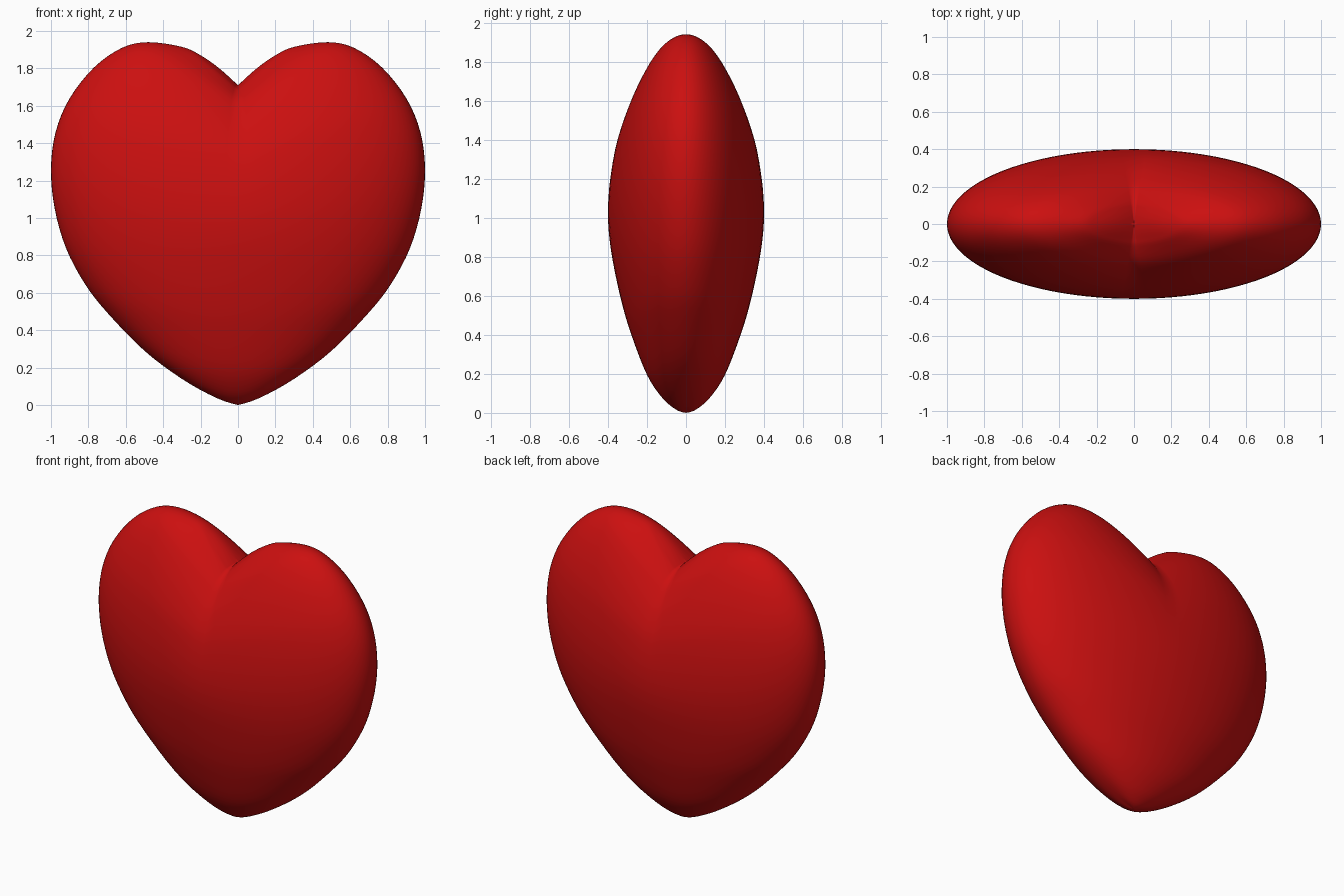
import bpy, bmesh, math

if "Cube" in bpy.data.objects:
    bpy.data.objects.remove(bpy.data.objects["Cube"])

# Stacked rings: half width, height at the side edge, height on the centre line
PROFILE = [(0, 0, 0), (.12, .04, .015), (.3, .14, .075), (.5, .29, .195), (.7, .495, .4),
           (.82, .65, .56), (.92, .84, .74), (.98, 1.05, .89), (1, 1.26, 1.03),
           (.975, 1.46, 1.18), (.9, 1.64, 1.33), (.77, 1.805, 1.46), (.62, 1.91, 1.56),
           (.48, 1.94, 1.63), (.3, 1.915, 1.68), (.2, 1.87, 1.695), (.1, 1.80, 1.705), (0, 1.71, 1.71)]
SIDES, STEPS, DEPTH = 96, 4, 0.4


def spline(a, b, c, d, t):
    return 0.5 * (2*b + (c-a)*t + (2*a - 5*b + 4*c - d)*t*t + (3*b - a - 3*c + d)*t**3)


def smooth_rings(points):
    out = []
    n = len(points)
    for i in range(n - 1):
        quad = [points[max(0, min(n - 1, i + k))] for k in (-1, 0, 1, 2)]
        for s in range(STEPS):
            out.append([spline(*vals, s / STEPS) for vals in zip(*quad)])
    return out + [points[-1]]


# Heart body: elliptical rings raised towards both sides
rings = smooth_rings(PROFILE)
bm = bmesh.new()
bottom = bm.verts.new((0, 0, 0))
loops = []
for w, edge, mid in rings[1:-1]:
    # soft lift near the tip, sharp crease near the notch
    power = 2 - min(1, max(0, (mid - 0.5) / 0.8))
    loop = []
    for k in range(SIDES):
        a = 2 * math.pi * k / SIDES
        c, s = math.cos(a), math.sin(a)
        loop.append(bm.verts.new((w * c, DEPTH * w * s, mid + (edge - mid) * abs(c) ** power)))
    loops.append(loop)
top = bm.verts.new((0, 0, rings[-1][2]))
for k in range(SIDES):
    j = (k + 1) % SIDES
    bm.faces.new((bottom, loops[0][j], loops[0][k]))
    bm.faces.new((top, loops[-1][k], loops[-1][j]))
    for lo, hi in zip(loops, loops[1:]):
        bm.faces.new((lo[k], lo[j], hi[j], hi[k]))
bmesh.ops.recalc_face_normals(bm, faces=bm.faces)
for f in bm.faces:
    f.smooth = True
mesh = bpy.data.meshes.new("heart")
bm.to_mesh(mesh)
bm.free()
heart = bpy.data.objects.new("heart", mesh)
bpy.context.collection.objects.link(heart)

red = bpy.data.materials.new("red")
red.diffuse_color = (0.6, 0.005, 0.005, 1)
red.use_nodes = True
red.node_tree.nodes["Principled BSDF"].inputs["Base Color"].default_value = red.diffuse_color
mesh.materials.append(red)
